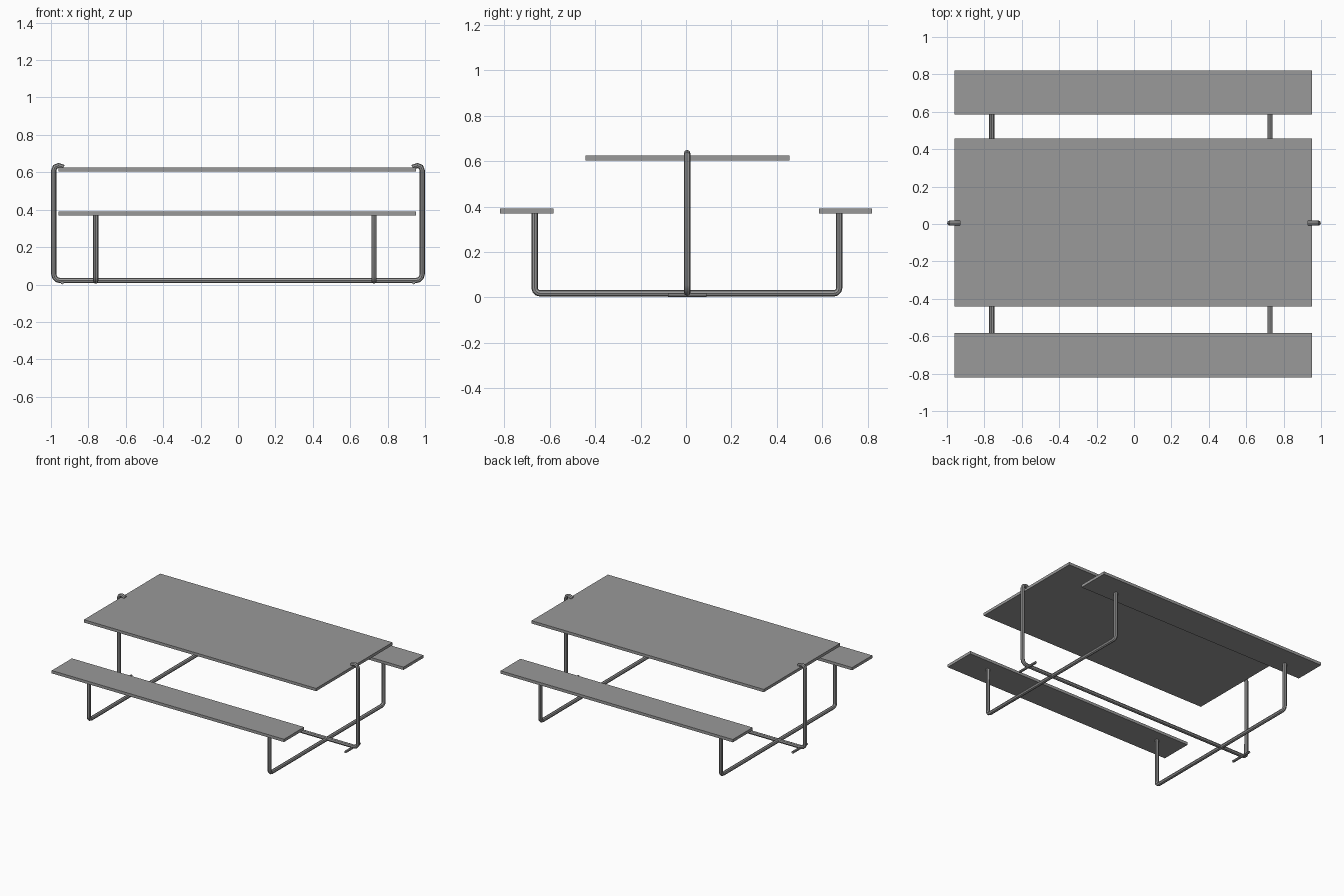
import bpy
from math import radians, sin, cos, pi
from mathutils import Vector

cube = bpy.data.objects.get("Cube")
if cube:
    bpy.data.objects.remove(cube)

# Single grey finish
grey = bpy.data.materials.new("matte grey")
grey.use_nodes = True
COLOUR = (0.32, 0.32, 0.32, 1)
grey.diffuse_color = COLOUR
grey.node_tree.nodes["Principled BSDF"].inputs["Base Color"].default_value = COLOUR


def board(name, y0, y1, z0, z1, x0=-0.96, x1=0.953):
    bpy.ops.mesh.primitive_cube_add(
        size=1, location=((x0 + x1) / 2, (y0 + y1) / 2, (z0 + z1) / 2))
    ob = bpy.context.object
    ob.name = name
    ob.scale = (x1 - x0, y1 - y0, z1 - z0)
    bpy.ops.object.transform_apply(location=False, rotation=False, scale=True)
    ob.data.materials.append(grey)


def rounded(points, radius, steps=3):
    """Replace each inner corner of a path with a short bend."""
    pts = [Vector(p) for p in points]
    out = [pts[0]]
    for a, b, c in zip(pts, pts[1:], pts[2:]):
        start = b + (a - b).normalized() * radius
        end = b + (c - b).normalized() * radius
        centre = start + end - b
        for i in range(steps + 1):
            t = i / steps * pi / 2
            out.append(centre + (start - centre) * cos(t) + (end - centre) * sin(t))
    return out + [pts[-1]]


def tube(name, path, radius):
    curve = bpy.data.curves.new(name, "CURVE")
    curve.dimensions = "3D"
    curve.bevel_depth = radius
    curve.bevel_resolution = 2
    curve.use_fill_caps = True
    spline = curve.splines.new("POLY")
    spline.points.add(len(path) - 1)
    for point, co in zip(spline.points, path):
        point.co = (*co, 1)
    curve.materials.append(grey)
    ob = bpy.data.objects.new(name, curve)
    bpy.context.collection.objects.link(ob)
    bpy.ops.object.select_all(action="DESELECT")
    ob.select_set(True)
    bpy.context.view_layer.objects.active = ob
    bpy.ops.object.convert(target="MESH")
    bpy.ops.object.shade_smooth_by_angle(angle=radians(40))


# Top and seats
board("table_top", -0.442, 0.456, 0.604, 0.625)
board("front_bench", -0.82, -0.583, 0.37, 0.391)
board("back_bench", 0.586, 0.82, 0.37, 0.391)

# U-shaped frames that carry the benches
for side, x in (("right", -0.761), ("left", 0.727)):
    path = [(x, -0.667, 0.372), (x, -0.667, 0.018), (x, 0.675, 0.018), (x, 0.675, 0.372)]
    tube(side + "_bench_frame", rounded(path, 0.024), 0.014)

# Long centre frame: floor rail, end posts, and hooks over the table top
Y = 0.005
path = [(-0.985, Y, 0.61), (-0.985, Y, 0.021), (0.985, Y, 0.021), (0.985, Y, 0.61)]
hook = [(0.978, Y, 0.629), (0.96, Y, 0.636), (0.932, Y, 0.626)]
left_hook = [Vector(p) for p in hook]
right_hook = [Vector((-x, y, z)) for x, y, z in reversed(hook)]
tube("centre_frame", right_hook + rounded(path, 0.035) + left_hook, 0.014)

# Small cross feet at the ends of the rail
for side, x in (("right", -0.94), ("left", 0.94)):
    tube(side + "_cross_foot", [(x, Y - 0.085, 0.01), (x, Y + 0.085, 0.01)], 0.009)
